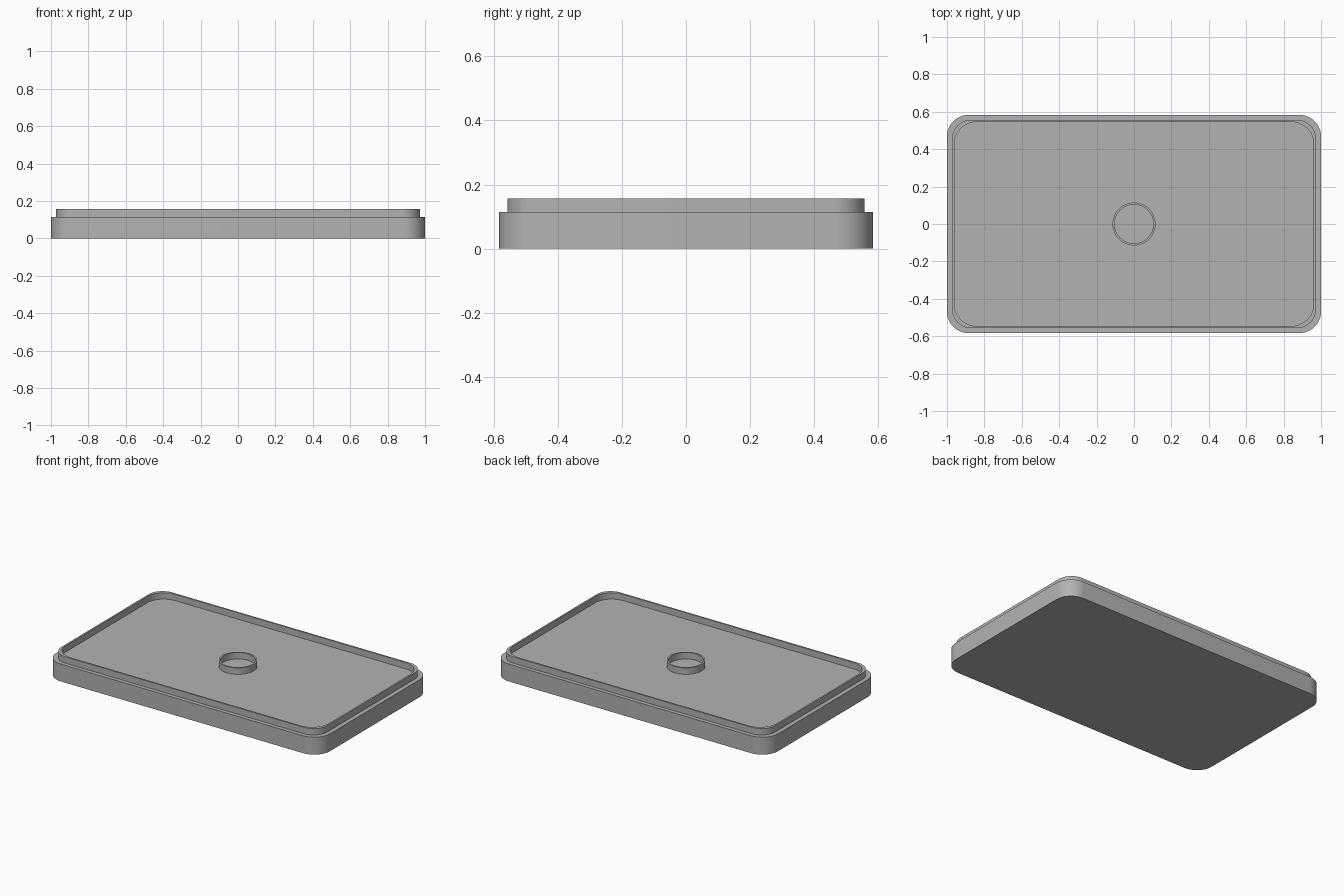
import bpy
import bmesh
from math import cos, sin, pi, radians

if "Cube" in bpy.data.objects:
    bpy.data.objects.remove(bpy.data.objects["Cube"], do_unlink=True)

BASE_TOP, LIP_TOP = 0.115, 0.157

grey = bpy.data.materials.new("plain grey")
grey.use_nodes = True
colour = (0.45, 0.45, 0.45, 1)
grey.diffuse_color = colour
grey.node_tree.nodes["Principled BSDF"].inputs["Base Color"].default_value = colour


def rounded_rect(hx, hy, r, steps=12):
    """Counter-clockwise outline of a rectangle with round corners."""
    pts = []
    for i, (sx, sy) in enumerate([(1, 1), (-1, 1), (-1, -1), (1, -1)]):
        for k in range(steps + 1):
            a = (i + k / steps) * pi / 2
            pts.append((sx * (hx - r) + r * cos(a), sy * (hy - r) + r * sin(a)))
    return pts


def circle(r, steps=64):
    return [(r * cos(2 * pi * k / steps), r * sin(2 * pi * k / steps)) for k in range(steps)]


def stack(name, levels, cap_first=False, cap_last=False):
    """Skin a series of (outline, height) loops into one object."""
    bm = bmesh.new()
    loops = [[bm.verts.new((x, y, z)) for x, y in outline] for outline, z in levels]
    for lower, upper in zip(loops, loops[1:]):
        n = len(lower)
        for i in range(n):
            j = (i + 1) % n
            bm.faces.new((lower[i], lower[j], upper[j], upper[i]))
    if cap_first:
        bm.faces.new(loops[0][::-1])
    if cap_last:
        bm.faces.new(loops[-1])
    mesh = bpy.data.meshes.new(name)
    bm.to_mesh(mesh)
    bm.free()
    mesh.materials.append(grey)
    obj = bpy.data.objects.new(name, mesh)
    bpy.context.collection.objects.link(obj)
    bpy.ops.object.select_all(action='DESELECT')
    obj.select_set(True)
    bpy.context.view_layer.objects.active = obj
    bpy.ops.object.shade_smooth_by_angle(angle=radians(30))
    return obj


# Lid: solid base, step, thin raised lip and recessed floor
base = rounded_rect(1.0, 0.583, 0.115)
lip_outer = rounded_rect(0.972, 0.557, 0.10)
lip_inner = rounded_rect(0.961, 0.546, 0.12)
stack("lid", [(base, 0), (base, BASE_TOP), (lip_outer, BASE_TOP), (lip_outer, LIP_TOP),
              (lip_inner, LIP_TOP), (lip_inner, BASE_TOP)], cap_first=True, cap_last=True)

# Small ring standing in the middle of the floor
outer, inner = circle(0.115), circle(0.104)
stack("centre_ring", [(outer, BASE_TOP), (outer, LIP_TOP), (inner, LIP_TOP), (inner, BASE_TOP)])
